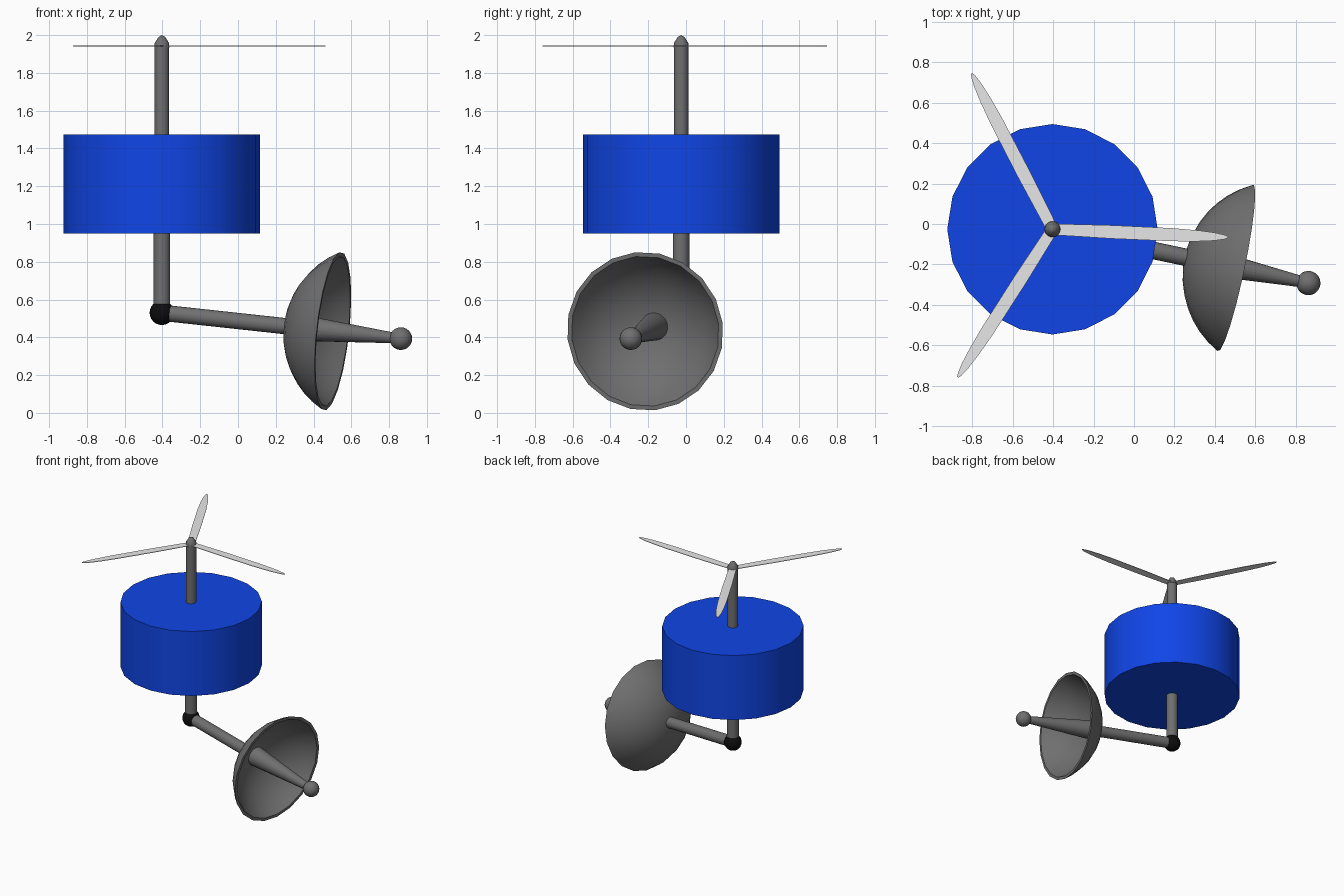
import bpy, bmesh
from math import sin, cos, acos, pi, radians
from mathutils import Vector, Matrix

cube = bpy.data.objects.get("Cube")
if cube:
    bpy.data.objects.remove(cube, do_unlink=True)


def material(name, rgb):
    m = bpy.data.materials.new(name)
    m.use_nodes = True
    m.diffuse_color = (*rgb, 1)
    m.node_tree.nodes["Principled BSDF"].inputs["Base Color"].default_value = (*rgb, 1)
    return m


BLUE = material("blue", (0.005, 0.06, 0.8))
GREY = material("grey metal", (0.16, 0.16, 0.16))
BLACK = material("black joint", (0.004, 0.004, 0.004))
PALE = material("pale blade", (0.8, 0.8, 0.8))

HUB = Vector((-0.403, -0.026, 0))
JOINT = HUB + Vector((0, 0, 0.53))
FEED = Vector((0.862, -0.292, 0.393))


def finish(name, bm, mat, matrix):
    bmesh.ops.recalc_face_normals(bm, faces=bm.faces)
    mesh = bpy.data.meshes.new(name)
    bm.to_mesh(mesh)
    bm.free()
    mesh.materials.append(mat)
    mesh.shade_smooth()
    mesh.set_sharp_from_angle(angle=radians(30))
    ob = bpy.data.objects.new(name, mesh)
    ob.matrix_world = matrix
    bpy.context.collection.objects.link(ob)
    return ob


def lathe(name, profile, mat, matrix, sides=20, phase=0.0):
    """Revolve (radius, height) points that start and end on the axis."""
    bm = bmesh.new()
    rings = []
    for r, h in profile:
        if r < 1e-6:
            rings.append([bm.verts.new((0, 0, h))] * sides)
        else:
            angles = [phase + 2 * pi * i / sides for i in range(sides)]
            rings.append([bm.verts.new((r * cos(a), r * sin(a), h)) for a in angles])
    for low, high in zip(rings, rings[1:]):
        for i in range(sides):
            j = (i + 1) % sides
            bm.faces.new(list(dict.fromkeys((low[i], low[j], high[j], high[i]))))
    return finish(name, bm, mat, matrix)


def rod(name, r0, r1, h0, h1, mat, matrix, sides=20):
    return lathe(name, [(0, h0), (r0, h0), (r1, h1), (0, h1)], mat, matrix, sides)


def ball(name, radius, centre, mat):
    bm = bmesh.new()
    bmesh.ops.create_uvsphere(bm, u_segments=20, v_segments=12, radius=radius)
    return finish(name, bm, mat, Matrix.Translation(centre))


# Upright: drum, shafts, cap and joint
upright = Matrix.Translation(HUB)
rod("drum", 0.52, 0.52, 0.95, 1.473, BLUE, upright)
rod("lower_shaft", 0.044, 0.044, 0.53, 0.96, GREY, upright)
rod("upper_shaft", 0.038, 0.038, 1.46, 1.945, GREY, upright)
lathe("shaft_cap", [(0, 1.935), (0.04, 1.935), (0.038, 1.958), (0.018, 1.99), (0, 2.0)],
      GREY, upright)
ball("joint", 0.065, JOINT, BLACK)

# Tilted frame whose z axis runs along the arm
axis = (FEED - JOINT).normalized()
reach = (FEED - JOINT).length
up = (Vector((0, 0, 1)) - axis * axis.z).normalized()
side = axis.cross(up)
tilted = Matrix.Translation(JOINT) @ Matrix((up, side, axis)).transposed().to_4x4()

# Arm, dish and feed horn
rod("arm", 0.043, 0.043, 0, 0.69, GREY, tilted)
rod("feed_horn", 0.075, 0.025, 0.69, reach, GREY, tilted)
ball("feed_tip", 0.06, FEED, GREY)

RADIUS, WALL, RIM, CENTRE = 0.477, 0.02, 0.93, 1.151
STEPS = 8


def arc(radius):
    end = acos((CENTRE - RIM) / radius)
    return [(radius * sin(end * i / STEPS), CENTRE - radius * cos(end * i / STEPS))
            for i in range(STEPS + 1)]


lathe("dish", arc(RADIUS) + arc(RADIUS - WALL)[::-1], GREY, tilted, phase=radians(6))

# Rotor blades
half_outline = [(0.02, 0.028), (0.3, 0.033), (0.6, 0.032), (0.72, 0.027),
                (0.8, 0.02), (0.85, 0.011), (0.868, 0.004)]
outline = half_outline + [(x, -y) for x, y in reversed(half_outline)]
for k in range(3):
    bm = bmesh.new()
    face = bm.faces.new([bm.verts.new((x, y, -0.002)) for x, y in outline])
    grown = bmesh.ops.extrude_face_region(bm, geom=[face])["geom"]
    bmesh.ops.translate(bm, vec=(0, 0, 0.004),
                        verts=[v for v in grown if isinstance(v, bmesh.types.BMVert)])
    turn = Matrix.Rotation(radians(-2.6 + 120 * k), 4, "Z")
    finish(f"blade_{k + 1}", bm, PALE,
           Matrix.Translation(HUB + Vector((0, 0, 1.943))) @ turn)
